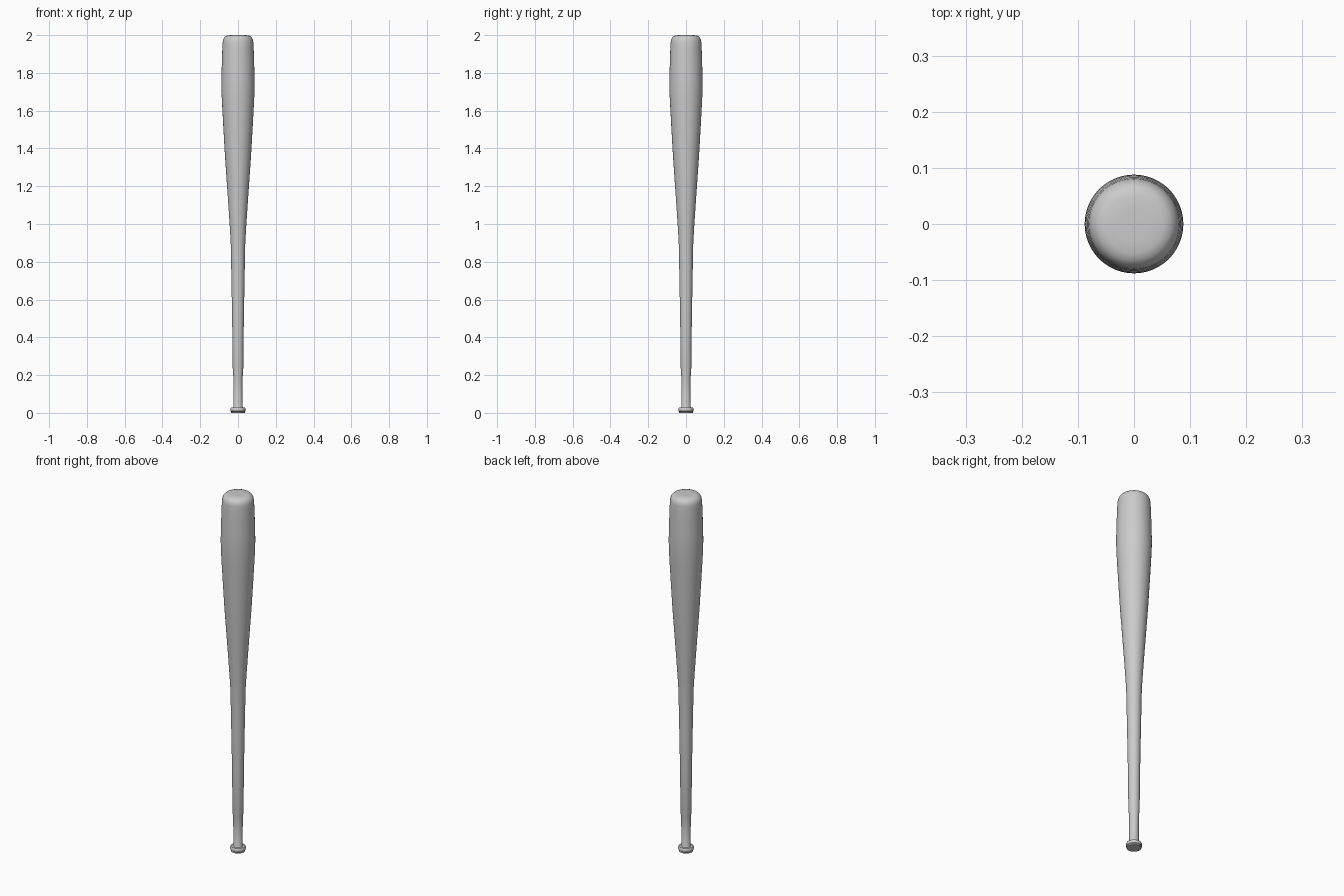
import bpy, bmesh, math

if "Cube" in bpy.data.objects:
    bpy.data.objects.remove(bpy.data.objects["Cube"])

SIDES = 48


def lathe(name, profile):
    """Spin (radius, height) points about the z axis into a closed solid."""
    bm = bmesh.new()
    rings = []
    for r, z in profile:
        rings.append([bm.verts.new((r * math.cos(2 * math.pi * i / SIDES),
                                    r * math.sin(2 * math.pi * i / SIDES), z))
                      for i in range(SIDES)])
    for a, b in zip(rings, rings[1:]):
        for i in range(SIDES):
            j = (i + 1) % SIDES
            bm.faces.new((a[i], a[j], b[j], b[i]))
    bm.faces.new(list(reversed(rings[0])))
    bm.faces.new(rings[-1])
    mesh = bpy.data.meshes.new(name)
    bm.to_mesh(mesh)
    bm.free()
    obj = bpy.data.objects.new(name, mesh)
    bpy.context.collection.objects.link(obj)
    bpy.ops.object.select_all(action='DESELECT')
    obj.select_set(True)
    bpy.context.view_layer.objects.active = obj
    bpy.ops.object.shade_smooth_by_angle(angle=math.radians(32))
    return obj


# Bat: knob, slim handle, swelling barrel and rounded tip
knob = [(0.036, 0.0), (0.036, 0.006), (0.039, 0.009), (0.040, 0.016),
        (0.039, 0.024), (0.036, 0.028), (0.026, 0.029)]
handle = [(0.0235, 0.034), (0.0245, 0.19), (0.0275, 0.21), (0.031, 0.50),
          (0.035, 0.72), (0.0385, 0.90)]
barrel = [(0.043, 0.98), (0.051, 1.10), (0.060, 1.23), (0.069, 1.36),
          (0.077, 1.50), (0.083, 1.61), (0.087, 1.69), (0.088, 1.74),
          (0.087, 1.80), (0.085, 1.87), (0.083, 1.93), (0.081, 1.963)]
tip = [(0.079, 1.975), (0.074, 1.986), (0.065, 1.995), (0.052, 1.999),
       (0.03, 2.0)]
lathe("bat", knob + handle + barrel + tip)
